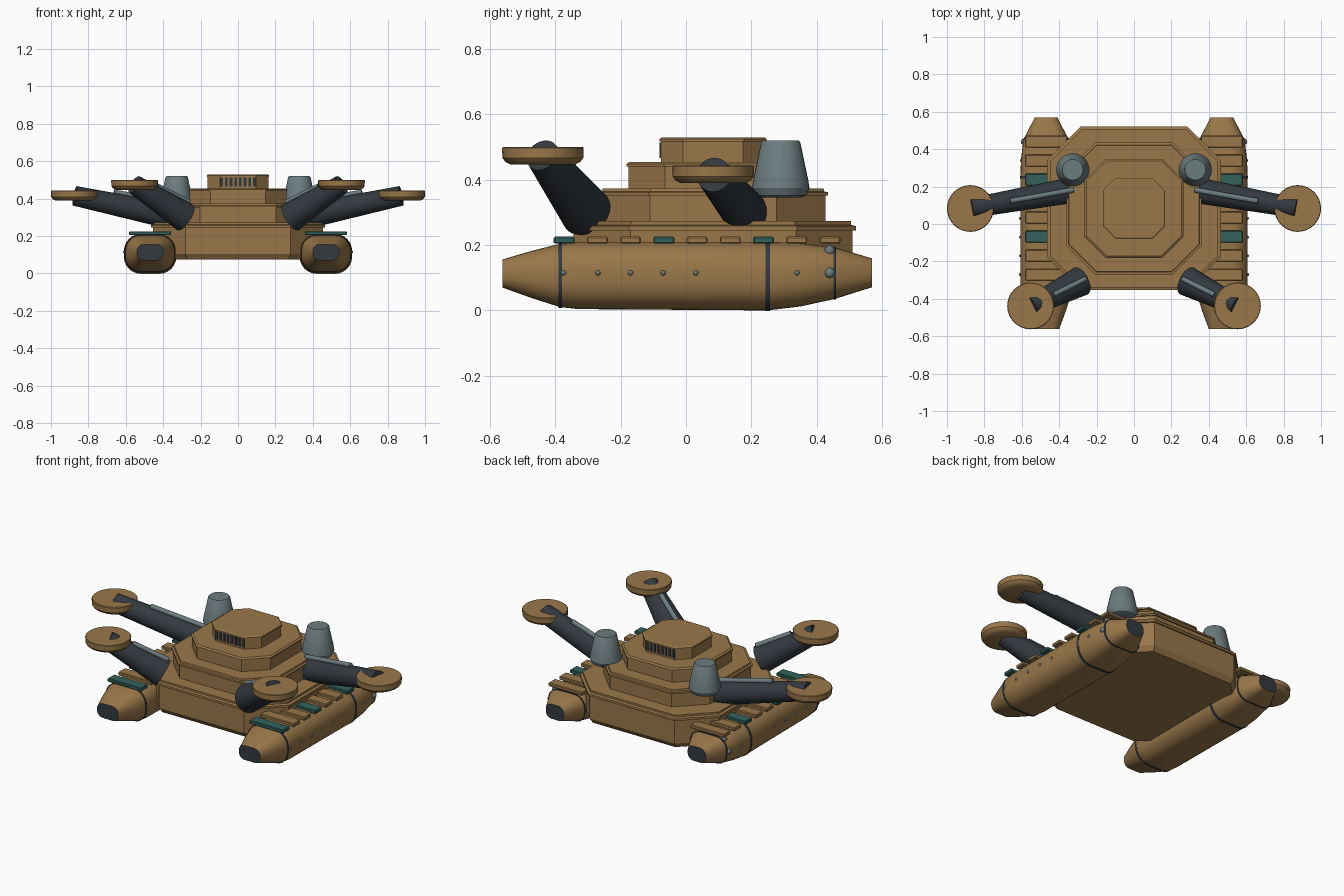
import bpy, bmesh, math
from mathutils import Vector

old = bpy.data.objects.get("Cube")
if old:
    bpy.data.objects.remove(old, do_unlink=True)


def material(name, rgb):
    m = bpy.data.materials.new(name)
    m.use_nodes = True
    m.diffuse_color = (*rgb, 1)
    m.node_tree.nodes["Principled BSDF"].inputs["Base Color"].default_value = (*rgb, 1)
    return m


BROWN = material("ochre hull", (0.32, 0.185, 0.068))
DARK = material("dark slate", (0.033, 0.041, 0.05))
GREY = material("blue grey", (0.15, 0.2, 0.21))
TEAL = material("teal", (0.033, 0.12, 0.105))


def finish(name, bm, mats, smooth=None):
    bmesh.ops.recalc_face_normals(bm, faces=bm.faces)
    me = bpy.data.meshes.new(name)
    bm.to_mesh(me)
    bm.free()
    for m in mats:
        me.materials.append(m)
    ob = bpy.data.objects.new(name, me)
    bpy.context.collection.objects.link(ob)
    if smooth:
        bpy.ops.object.select_all(action='DESELECT')
        ob.select_set(True)
        bpy.context.view_layer.objects.active = ob
        bpy.ops.object.shade_smooth_by_angle(angle=math.radians(smooth))
    return ob


def loft(name, rings, mats, smooth=None):
    """Skin a row of point rings; a second material colours the end caps."""
    bm = bmesh.new()
    loops = [[bm.verts.new(p) for p in ring] for ring in rings]
    n = len(loops[0])
    for a, b in zip(loops, loops[1:]):
        for i in range(n):
            j = (i + 1) % n
            bm.faces.new((a[i], a[j], b[j], b[i]))
    for end in (loops[0], loops[-1]):
        bm.faces.new(end).material_index = len(mats) - 1
    return finish(name, bm, mats, smooth)


def octagon(hx, hy, c, z, cy=0.083):
    pts = [(hx, hy - c), (hx - c, hy), (c - hx, hy), (-hx, hy - c),
           (-hx, c - hy), (c - hx, -hy), (hx - c, -hy), (hx, c - hy)]
    return [(x, y + cy, z) for x, y in pts]


def tier(name, hx, hy, c, profile):
    # profile: height and inset from the widest outline
    loft(name, [octagon(hx - d, hy - d, c - 0.6 * d, z) for z, d in profile], [BROWN])


def circle(center, axis, r, n=32):
    axis = Vector(axis).normalized()
    u = axis.cross(Vector((0, 0, 1)))
    u = u.normalized() if u.length > 1e-4 else Vector((1, 0, 0))
    v = axis.cross(u)
    turns = [2 * math.pi * i / n for i in range(n)]
    return [Vector(center) + r * (math.cos(t) * u + math.sin(t) * v) for t in turns]


def tube(name, a, b, ra, rb, mat):
    a, b = Vector(a), Vector(b)
    loft(name, [circle(a, b - a, ra), circle(b, b - a, rb)], [mat], 40)


def turned(name, x, y, profile, mat):
    loft(name, [circle((x, y, z), (0, 0, 1), r) for z, r in profile], [mat], 30)


def box(name, center, size, mat, bevel=0):
    bm = bmesh.new()
    bmesh.ops.create_cube(bm, size=1)
    for v in bm.verts:
        v.co = Vector(center) + Vector(p * s for p, s in zip(v.co, size))
    if bevel:
        bmesh.ops.bevel(bm, geom=bm.edges[:], offset=bevel, segments=1, affect='EDGES')
    finish(name, bm, [mat])


def ball(name, center, r, mat):
    bm = bmesh.new()
    bmesh.ops.create_uvsphere(bm, u_segments=12, v_segments=8, radius=r)
    bmesh.ops.translate(bm, verts=bm.verts, vec=center)
    finish(name, bm, [mat], 60)


def rounded_section(cx, y, w, h, cz):
    # rounded rectangle across the pod
    r = min(w, h) * 0.85
    ring = []
    for q, (sx, sz) in enumerate(((1, 1), (-1, 1), (-1, -1), (1, -1))):
        for i in range(7):
            t = math.pi / 2 * (q + i / 6)
            ring.append((cx + sx * (w - r) + r * math.cos(t), y,
                         cz + sz * (h - r) + r * math.sin(t)))
    return ring


# Stepped octagonal body
tier("hull", 0.465, 0.437, 0.18, [(0.075, 0.03), (0.105, 0.01), (0.245, 0.01), (0.245, 0),
                                  (0.258, 0), (0.262, 0.015), (0.273, 0.015)])
tier("lower_deck", 0.362, 0.352, 0.155, [(0.27, 0.008), (0.352, 0.008), (0.352, 0),
                                         (0.362, 0), (0.364, 0.012), (0.373, 0.014)])
tier("middle_deck", 0.265, 0.265, 0.115, [(0.37, 0.006), (0.44, 0.006), (0.44, 0),
                                          (0.448, 0), (0.455, 0.01)])
tier("bridge", 0.167, 0.164, 0.07, [(0.45, 0.005), (0.517, 0.005), (0.517, 0),
                                    (0.525, 0), (0.53, 0.008)])

# Bridge windows, front and back
for face, sy in (("front", -1), ("back", 1)):
    for i in range(8):
        box(f"{face}_window_{i + 1}", ((i - 3.5) * 0.025, 0.083 + sy * 0.16, 0.49),
            (0.015, 0.008, 0.048), DARK)

POD_X = 0.47
# Pod stations: y, half width, half height, centre height
STATIONS = [(-0.562, 0.07, 0.043, 0.113), (-0.47, 0.104, 0.073, 0.11),
            (-0.385, 0.132, 0.097, 0.107), (-0.33, 0.137, 0.103, 0.107),
            (0.25, 0.138, 0.105, 0.105), (0.35, 0.134, 0.097, 0.109),
            (0.455, 0.12, 0.079, 0.114), (0.57, 0.06, 0.044, 0.115)]

for side, s in (("left", 1), ("right", -1)):
    # Side pods with dark end caps and bands
    cx = s * POD_X
    loft(f"{side}_pod", [rounded_section(cx, *st) for st in STATIONS], [BROWN, DARK], 35)
    for k, half in ((2, 0.005), (4, 0.007), (6, 0.004)):
        y, w, h, cz = STATIONS[k]
        loft(f"{side}_pod_band_{k // 2}",
             [rounded_section(cx, y + d, w + 0.002, h + 0.002, cz) for d in (-half, half)],
             [DARK], 35)

    # Deck plates along the pod, every third one teal
    for i in range(9):
        box(f"{side}_pod_plate_{i + 1}", (cx, -0.373 + 0.1017 * i, 0.215),
            (0.225, 0.064, 0.021), BROWN if i % 3 else TEAL, 0.004)

    # Rivets on the outer flank
    for i, y in enumerate((-0.375, -0.27, -0.17, -0.07, 0.03, 0.34)):
        ball(f"{side}_rivet_{i + 1}", (s * (0.603 if i in (0, 5) else 0.607), y, 0.115),
             0.008, GREY)
    for i, (x, z) in enumerate(((0.59, 0.115), (0.56, 0.183))):
        ball(f"{side}_thruster_{i + 1}", (s * x, 0.44, z), 0.016, GREY)

    # Rear funnels
    turned(f"{side}_funnel", s * 0.328, 0.29,
           [(0.345, 0.06), (0.352, 0.078), (0.375, 0.088), (0.4, 0.084),
            (0.514, 0.06), (0.52, 0.055)], GREY)

    # Arms carrying round pads: base, tip, radii, pad centre, pad underside
    for where, base, tip, ra, rb, pad, z in (
            ("front", (0.283, -0.305, 0.3), (0.553, -0.44, 0.475), 0.08, 0.052,
             (0.553, -0.438), 0.447),
            ("rear", (0.31, 0.185, 0.295), (0.872, 0.085, 0.415), 0.07, 0.053,
             (0.875, 0.083), 0.39)):
        a, b = (Vector((s * p[0], p[1], p[2])) for p in (base, tip))
        tube(f"{side}_{where}_arm", a, b, ra, rb, DARK)
        axis = (b - a).normalized()
        up = (Vector((0, 0, 1)) - axis * axis.z).normalized()
        tube(f"{side}_{where}_arm_rod", a.lerp(b, 0.05) + up * (ra + 0.003),
             a.lerp(b, 0.65) + up * (rb + 0.01), 0.014, 0.014, GREY)
        turned(f"{side}_{where}_pad", s * pad[0], pad[1],
               [(z, 0.1), (z + 0.008, 0.115), (z + 0.02, 0.124), (z + 0.05, 0.125),
                (z + 0.053, 0.122)], BROWN)
